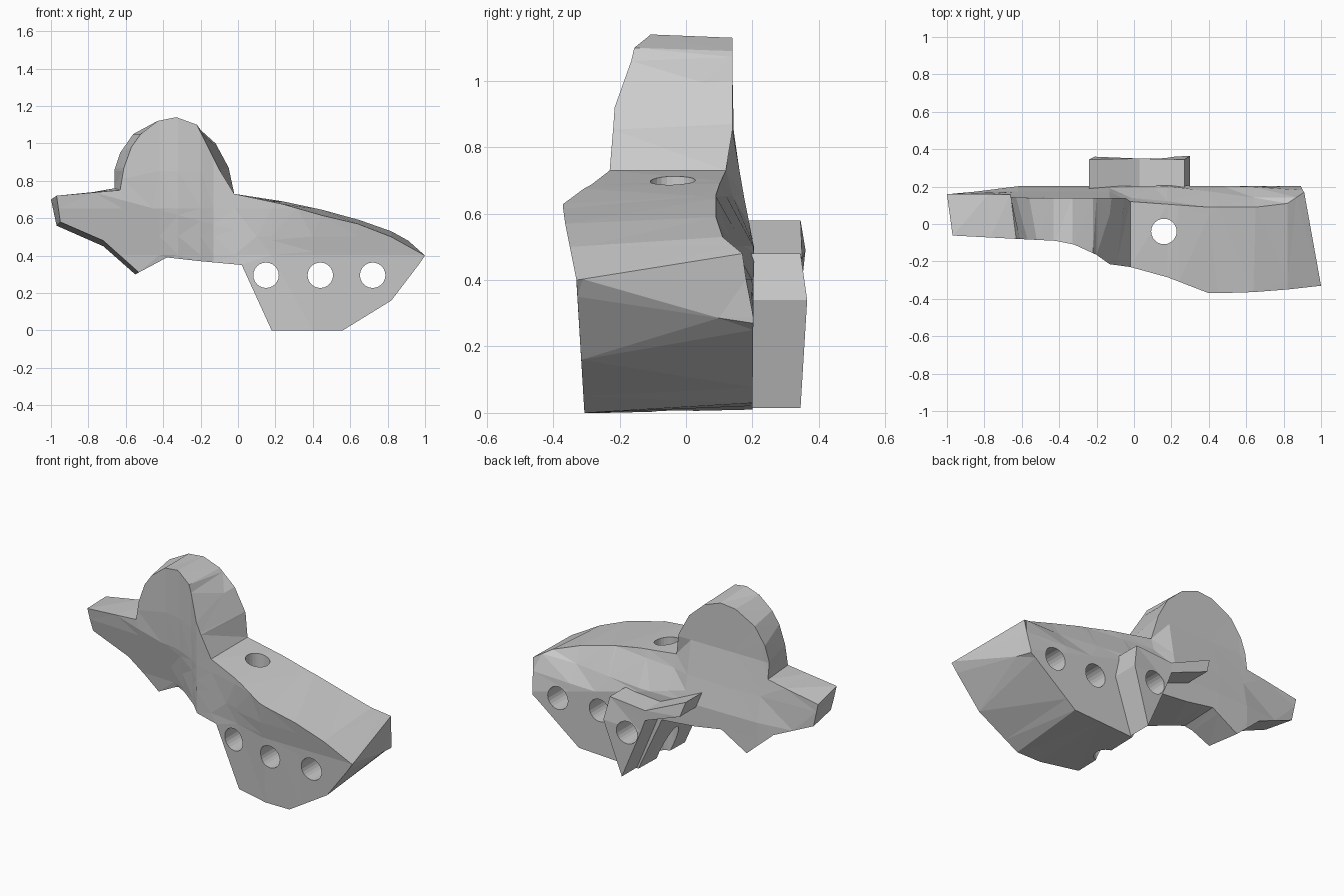
import bpy, bmesh
from mathutils import Vector

if "Cube" in bpy.data.objects:
    bpy.data.objects.remove(bpy.data.objects["Cube"])

# Outline of the body, clockwise: front x, z then back x, z
OUTLINE = [
    (-.97, .72, -1.0, .70), (-.63, .75, -.66, .76),
    # round lobe
    (-.61, .87, -.66, .86), (-.57, .98, -.63, .95), (-.52, 1.05, -.56, 1.05),
    (-.43, 1.12, -.43, 1.12), (-.33, 1.14, -.33, 1.13), (-.22, 1.10, -.22, 1.09),
    (-.16, .98, -.12, 1.0), (-.10, .86, -.05, .87), (-.02, .73, -.02, .73),
    # sloping top and blunt right end
    (.24, .675, .24, .69), (.45, .615, .45, .645), (.64, .57, .65, .59),
    (.82, .50, .82, .53), (1.0, .40, .91, .48), (.965, .35, .89, .27),
    (.82, .16, .86, .25),
    # keel and underside
    (.56, 0, .58, .03), (.18, 0, .18, .01), (.02, .35, .02, .35),
    (-.20, .37, -.20, .37), (-.38, .39, -.38, .40), (-.53, .31, -.55, .30),
    (-.72, .48, -.72, .45), (-.95, .58, -.97, .56),
]
FRONT_Y = [(-1, -.06), (-.62, -.08), (-.42, -.09), (-.32, -.11), (-.2, -.165),
           (-.13, -.215), (-.02, -.23), (.18, -.285), (.4, -.37), (.64, -.37), (1, -.37)]
BACK_Y = [(0, .2), (.5, .205), (.65, .175), (.85, .14), (1.2, .14)]
TOP_Z = [(-.02, .73), (.24, .69), (.65, .59), (.82, .53), (.91, .48)]
LIP_Y = [(-.02, .12), (.4, .09), (.7, .09), (.82, .11), (.91, .17)]


def interp(table, v):
    """Piecewise linear lookup."""
    if v <= table[0][0]:
        return table[0][1]
    for (a, p), (b, q) in zip(table, table[1:]):
        if v <= b:
            return p + (q - p) * (v - a) / (b - a)
    return table[-1][1]


def clamp(v):
    return min(max(v, 0), 1)


def front_y(x, z):
    right = clamp(x / .3) * (.2 * min(max(.6 - z, 0), .2) + .06 * max(.4 - z, 0))
    left = .08 * clamp((-x - .1) / .3) * clamp((.7 - z) / .35)
    return interp(FRONT_Y, x) + right + left


def back_y(x, z):
    y = interp(BACK_Y, z)
    if x < -.6:
        y += (.16 - y) * min((-.6 - x) / .35, 1)
    if x > -.03:  # the back surface curls in under the sloping top
        t = clamp((interp(TOP_Z, x) - z) / .2)
        y = interp(LIP_Y, x) * (1 - t) + y * t
    return y


def make_prism(front, back):
    """Bridge two (x, y, z) loops and cap both ends."""
    bm = bmesh.new()
    f = [bm.verts.new(p) for p in front]
    b = [bm.verts.new(p) for p in back]
    n = len(f)
    bm.faces.new(f)
    bm.faces.new(b[::-1])
    for i in range(n):
        j = (i + 1) % n
        bm.faces.new((f[j], f[i], b[i], b[j]))
    bmesh.ops.recalc_face_normals(bm, faces=bm.faces)
    return bm


def finish(bm, name):
    bmesh.ops.triangulate(bm, faces=bm.faces)
    bmesh.ops.recalc_face_normals(bm, faces=bm.faces)
    me = bpy.data.meshes.new(name)
    bm.to_mesh(me)
    bm.free()
    ob = bpy.data.objects.new(name, me)
    bpy.context.collection.objects.link(ob)
    return ob


def drill(ob, loc, rot=(0, 0, 0), radius=.068):
    """Cut a round hole right through an object."""
    bpy.ops.mesh.primitive_cylinder_add(vertices=24, radius=radius, depth=3,
                                        location=loc, rotation=rot)
    cutter = bpy.context.object
    cutter.name = "hole_cutter"
    cutter.hide_render = True
    mod = ob.modifiers.new("hole", 'BOOLEAN')
    mod.operation, mod.solver, mod.object = 'DIFFERENCE', 'EXACT', cutter
    bpy.context.view_layer.objects.active = ob
    bpy.ops.object.modifier_apply(modifier=mod.name)
    bpy.data.objects.remove(cutter, do_unlink=True)


# Body: a flat slab, sliced up, then pushed into the curved front and back
bm = make_prism([(p[0], -1, p[1]) for p in OUTLINE],
                [(p[2], 1, p[3]) for p in OUTLINE])
cuts = [((x, 0, 0), (1, 0, 0)) for x, _ in FRONT_Y[1:-1]]
cuts += [((0, 0, z), (0, 0, 1)) for z in (.403, .503, .653, .853)]
cuts += [((0, 0, .53), (.27, 0, 1))]
for co, no in cuts:
    bmesh.ops.bisect_plane(bm, geom=bm.verts[:] + bm.edges[:] + bm.faces[:],
                           dist=1e-5, plane_co=co, plane_no=Vector(no).normalized())
for v in bm.verts:
    x, y, z = v.co
    t = (y + 1) / 2
    v.co.y = front_y(x, z) * (1 - t) + back_y(x, z) * t
body = finish(bm, "body")

# Rear bracket: a pointed blade with a side arm
BRACKET = [(-.24, .58, .345), (.03, .46, .35), (.27, .48, .345), (.30, .34, .365),
           (.19, .015, .345), (.06, .32, .35), (.03, .40, .35), (-.21, .49, .36)]
bm = make_prism([(x, .17, z) for x, z, _ in BRACKET], [(x, y, z) for x, z, y in BRACKET])
bracket = finish(bm, "rear_bracket")

# Three cross holes and one vertical hole
for x in (.15, .44, .72):
    drill(body, (x, 0, .295), (1.570796, 0, 0))
drill(bracket, (.15, 0, .295), (1.570796, 0, 0))
drill(body, (.16, -.04, .4))
